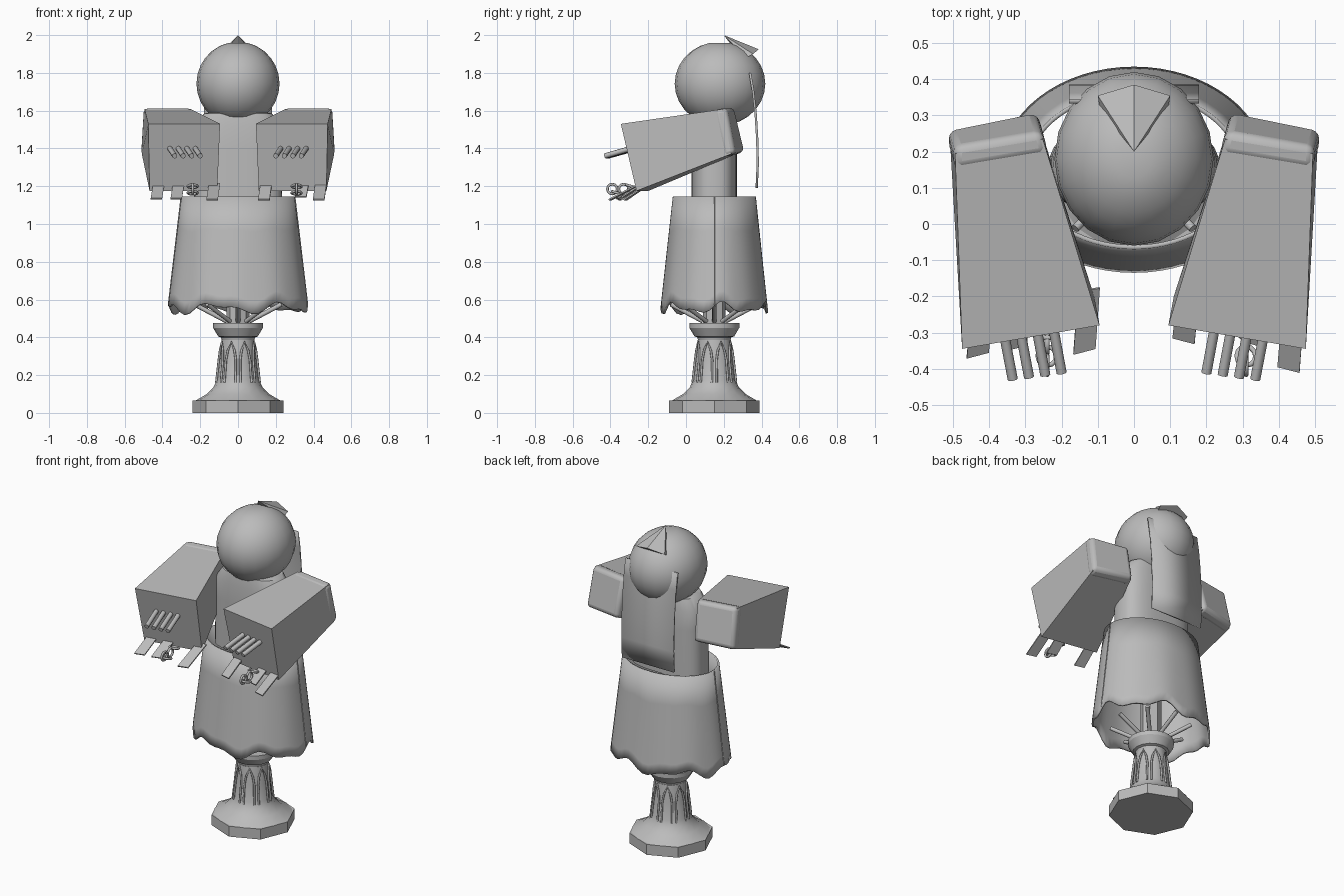
import bpy, bmesh, math
from mathutils import Vector

if "Cube" in bpy.data.objects:
    bpy.data.objects.remove(bpy.data.objects["Cube"])

CY = 0.15  # depth of the body axis
grey = bpy.data.materials.new("stone_grey")
grey.diffuse_color = (0.5, 0.5, 0.5, 1)
grey.use_nodes = True
grey.node_tree.nodes["Principled BSDF"].inputs["Base Color"].default_value = grey.diffuse_color


def make(name, verts, faces, smooth=None):
    me = bpy.data.meshes.new(name)
    me.from_pydata([tuple(v) for v in verts], [], faces)
    bm = bmesh.new()
    bm.from_mesh(me)
    bmesh.ops.recalc_face_normals(bm, faces=bm.faces)
    bm.to_mesh(me)
    bm.free()
    ob = bpy.data.objects.new(name, me)
    bpy.context.collection.objects.link(ob)
    me.materials.append(grey)
    if smooth:
        bpy.ops.object.select_all(action='DESELECT')
        ob.select_set(True)
        bpy.context.view_layer.objects.active = ob
        bpy.ops.object.shade_smooth_by_angle(angle=math.radians(smooth))
    return ob


def loft(name, rings, smooth=None, caps=True):
    n = len(rings[0])
    verts = [v for r in rings for v in r]
    faces = [(k*n+i, k*n+(i+1) % n, (k+1)*n+(i+1) % n, (k+1)*n+i)
             for k in range(len(rings)-1) for i in range(n)]
    if caps:
        faces += [tuple(range(n)), tuple(range(len(verts)-n, len(verts)))]
    return make(name, verts, faces, smooth)


def oval(n, rx, ry, z, power=1.0, cy=CY):
    pts = []
    for i in range(n):
        c, s = math.cos(math.tau*i/n), math.sin(math.tau*i/n)
        pts.append((rx*math.copysign(abs(c)**power, c),
                    cy+ry*math.copysign(abs(s)**power, s), z))
    return pts


def tube(name, points, radius, cyclic=False):
    cu = bpy.data.curves.new(name, 'CURVE')
    cu.dimensions = '3D'
    cu.bevel_depth = radius
    cu.bevel_resolution = 2
    cu.use_fill_caps = True
    sp = cu.splines.new('POLY')
    sp.points.add(len(points)-1)
    for p, co in zip(sp.points, points):
        p.co = (*co, 1)
    sp.use_cyclic_u = cyclic
    ob = bpy.data.objects.new(name, cu)
    bpy.context.collection.objects.link(ob)
    cu.materials.append(grey)


def polar(r, a, z):
    return (r*math.cos(a), CY+r*math.sin(a), z)


# Pedestal: octagonal plinth, flared column and capital
loft("plinth", [oval(8, .24, .24, 0), oval(8, .24, .24, .065)])
loft("column", [oval(16, r, r, z) for r, z in
     [(.225, .065), (.165, .10), (.13, .135), (.112, .175), (.10, .28), (.088, .385)]], 40)
loft("capital", [oval(16, r, r, z) for r, z in
     [(.085, .38), (.09, .40), (.105, .405), (.132, .45), (.132, .475)]], 30)
loft("inner_post", [oval(8, .06, .06, .47), oval(8, .06, .06, 1.15)])

# Pointed arch ribs and struts around the pedestal
for k in range(8):
    a = math.tau*(k+.5)/8
    arch = []
    for da, z in [(-.28, .16), (-.28, .28), (-.2, .33), (0, .375),
                  (.2, .33), (.28, .28), (.28, .16)]:
        arch.append(polar(.116-.11*(z-.16), a+da, z))
    tube("arch_rib", arch, .006)
    b = math.tau*k/8
    tube("skirt_strut", [polar(.06, b, .485), polar(.23, b, .575)], .012)

# Skirt: open flared shell with a wavy hem
N = 64
rings = []
for t in (0, .1, .4, .7, 1):
    ring = oval(N, .37-.07*t, .285-.065*t, 0)
    for i, (x, y, z) in enumerate(ring):
        a = math.tau*i/N
        hem = .555+.022*math.sin(6*a+.6)+.014*math.sin(11*a)
        ring[i] = (x, y, hem+(1.145-hem)*t)
    rings.append(ring)
skirt = loft("skirt", rings, 40, caps=False)
m = skirt.modifiers.new("thickness", 'SOLIDIFY')
m.thickness = .012
m.offset = -1
for s in (-1, 1):
    tube("skirt_seam", [(s*.369, CY, .57), (s*.301, CY, 1.145)], .003)

# Torso with sloping shoulders
loft("torso", [oval(32, rx, ry, z, .7) for rx, ry, z in
     [(.235, .12, 1.10), (.23, .12, 1.40), (.225, .12, 1.52), (.18, .11, 1.585),
      (.10, .08, 1.60)]], 45)

# Head
rings = [oval(20, .22*math.sin(math.pi*k/14), .24*math.sin(math.pi*k/14),
              1.743-.222*math.cos(math.pi*k/14), cy=.18) for k in range(1, 14)]
loft("head", rings, 60)

# Pointed crest on the crown
make("crest", [(0, .2, 2.0), (0, .385, 1.925), (.1, .355, 1.90), (.095, .32, 1.88),
               (0, .30, 1.87), (-.095, .32, 1.88), (-.1, .355, 1.90)],
     [(0, 1, 2), (0, 2, 3), (0, 3, 4), (0, 4, 5), (0, 5, 6), (0, 6, 1),
      (1, 6, 5, 4, 3, 2)])

# Curved back panel
path = [(.345, 1.80), (.362, 1.70), (.375, 1.58), (.383, 1.45), (.386, 1.32), (.38, 1.19)]
v = [(x, y, z) for y, z in path for x in (-.18, .18)]
panel = make("back_panel", v, [(2*i, 2*i+1, 2*i+3, 2*i+2) for i in range(5)], 40)
panel.modifiers.new("thickness", 'SOLIDIFY').thickness = .012

# Sleeves, cuffs and hands on both sides
front = [Vector(p) for p in [(.095, -.28, 1.53), (.475, -.345, 1.53),
                             (.468, -.262, 1.175), (.11, -.20, 1.175)]]
back = [Vector(p) for p in [(.255, .245, 1.61), (.495, .205, 1.61),
                            (.51, .25, 1.375), (.27, .30, 1.385)]]


def section(t, grow):
    pts = [f.lerp(b, t) for f, b in zip(front, back)]
    c = sum(pts, Vector())/4
    return [c+(p-c)*grow for p in pts]


for side in (-1, 1):
    def mir(p):
        return Vector((side*p[0], p[1], p[2]))

    loft("sleeve", [[mir(p) for p in section(t, 1)] for t in (0, .98)])
    cap = loft("shoulder_cap", [[mir(p) for p in section(t, 1.03)] for t in (.9, 1.02)], 50)
    bev = cap.modifiers.new("rounded", 'BEVEL')
    bev.width = .022
    bev.segments = 3
    for i in range(4):
        tube("finger", [mir((.23+.045*i, -.25-.008*i, 1.405)),
                        mir((.20+.045*i, -.412-.006*i, 1.36))], .014)

    # Hanging tabs at the sleeve opening
    tabs = [(.14, -.32, 1.125), (.335, -.33, 1.14), (.43, -.40, 1.125)] if side > 0 else \
           [(-.135, -.35, 1.125), (-.325, -.34, 1.13), (-.43, -.36, 1.13)]
    for x, y, z in tabs:
        y0 = -.18-.17*(abs(x)-.11)
        v = [(x-.02, y0, 1.21), (x+.04, y0-side*.01, 1.21),
             (x+.028, y-side*.008, z), (x-.033, y+side*.008, z)]
        tab = make("sleeve_tab", v, [(0, 1, 2, 3)])
        tab.modifiers.new("thickness", 'SOLIDIFY').thickness = .008

    # Short chain of rings
    cx = .31 if side > 0 else -.24
    for k, (y, z) in enumerate([(-.29, 1.20), (-.33, 1.185), (-.365, 1.165), (-.39, 1.185)]):
        ring = []
        for i in range(12):
            c, s = .026*math.cos(math.tau*i/12), .026*math.sin(math.tau*i/12)
            ring.append((cx, y+c, z+s) if k % 2 else (cx+s, y+c, z-.3*c))
        tube("chain_ring", ring, .007, True)
